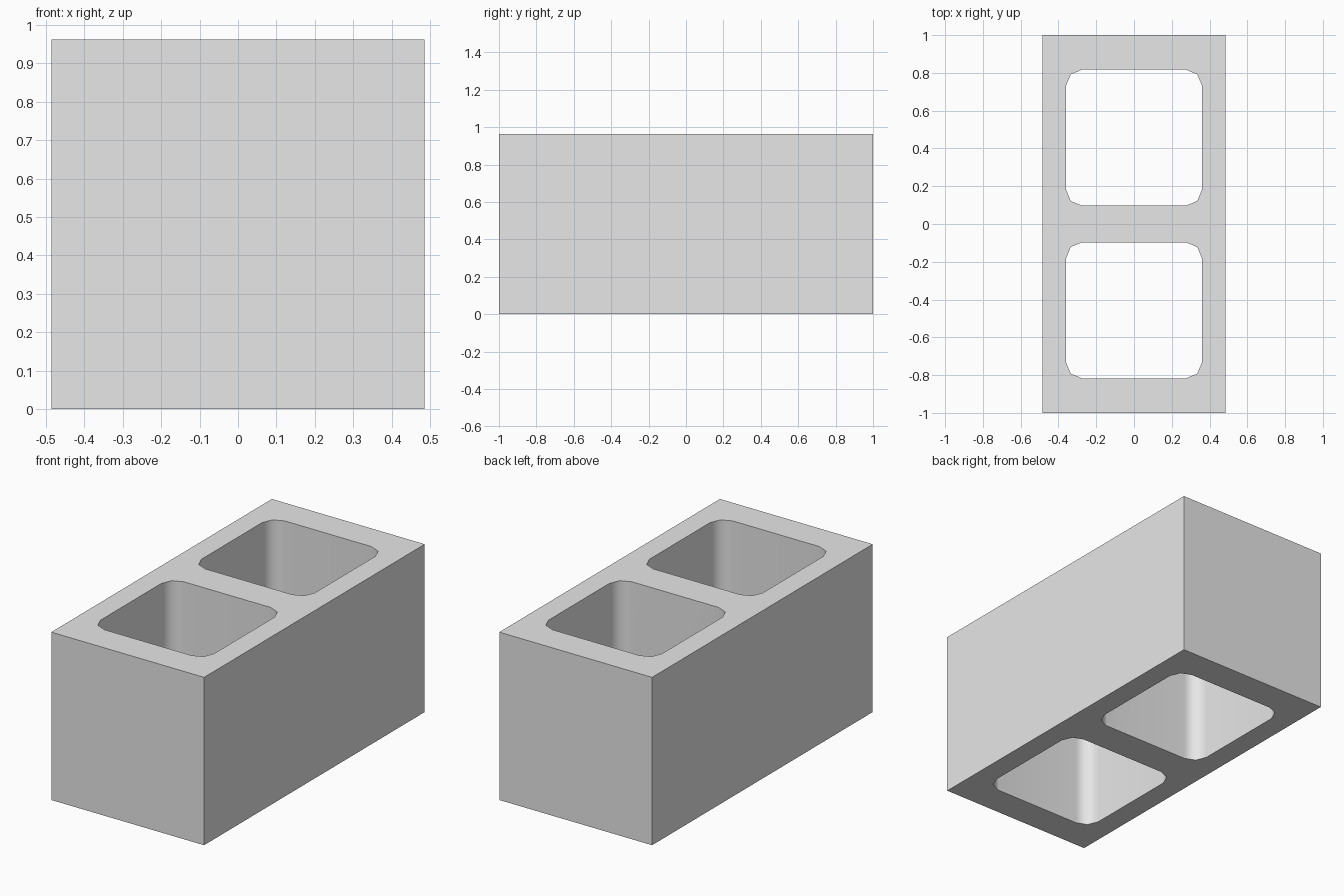
import bpy
import bmesh
from math import radians

WIDTH, LENGTH, HEIGHT = 0.97, 2.0, 0.963
CORE_SIZE, CORE_OFFSET, CORE_RADIUS = 0.72, 0.457, 0.085

default = bpy.data.objects.get("Cube")
if default:
    bpy.data.objects.remove(default, do_unlink=True)

concrete = bpy.data.materials.new("light_grey_concrete")
concrete.use_nodes = True
concrete.diffuse_color = (0.8, 0.8, 0.8, 1)
concrete.node_tree.nodes["Principled BSDF"].inputs["Base Color"].default_value = (0.8, 0.8, 0.8, 1)


def add_box(name, size, y=0, radius=0):
    """Box centred on the block, with optionally rounded upright edges."""
    bm = bmesh.new()
    bmesh.ops.create_cube(bm, size=1)
    bmesh.ops.scale(bm, vec=size, verts=bm.verts)
    bmesh.ops.translate(bm, vec=(0, y, HEIGHT / 2), verts=bm.verts)
    if radius:
        upright = [e for e in bm.edges
                   if abs(e.verts[0].co.z - e.verts[1].co.z) > HEIGHT / 2]
        bmesh.ops.bevel(bm, geom=upright, offset=radius, segments=2,
                        profile=0.5, affect='EDGES')
    mesh = bpy.data.meshes.new(name)
    bm.to_mesh(mesh)
    bm.free()
    mesh.materials.append(concrete)
    obj = bpy.data.objects.new(name, mesh)
    bpy.context.collection.objects.link(obj)
    return obj


# Solid block
block = add_box("hollow_block", (WIDTH, LENGTH, HEIGHT))
bpy.context.view_layer.objects.active = block
block.select_set(True)

# Two rounded cores cut right through from top to bottom
for side in (-1, 1):
    cutter = add_box("core_cutter", (CORE_SIZE, CORE_SIZE, HEIGHT * 2),
                     side * CORE_OFFSET, CORE_RADIUS)
    cutter.hide_render = True
    cut = block.modifiers.new("core", 'BOOLEAN')
    cut.operation = 'DIFFERENCE'
    cut.solver = 'EXACT'
    cut.object = cutter
    bpy.ops.object.modifier_apply(modifier=cut.name)
    bpy.data.objects.remove(cutter, do_unlink=True)

# Smooth core corners, flat walls and crisp rims
bpy.ops.object.select_all(action='DESELECT')
block.select_set(True)
bpy.ops.object.shade_smooth_by_angle(angle=radians(50))
weighted = block.modifiers.new("flat_walls", 'WEIGHTED_NORMAL')
weighted.keep_sharp = True
